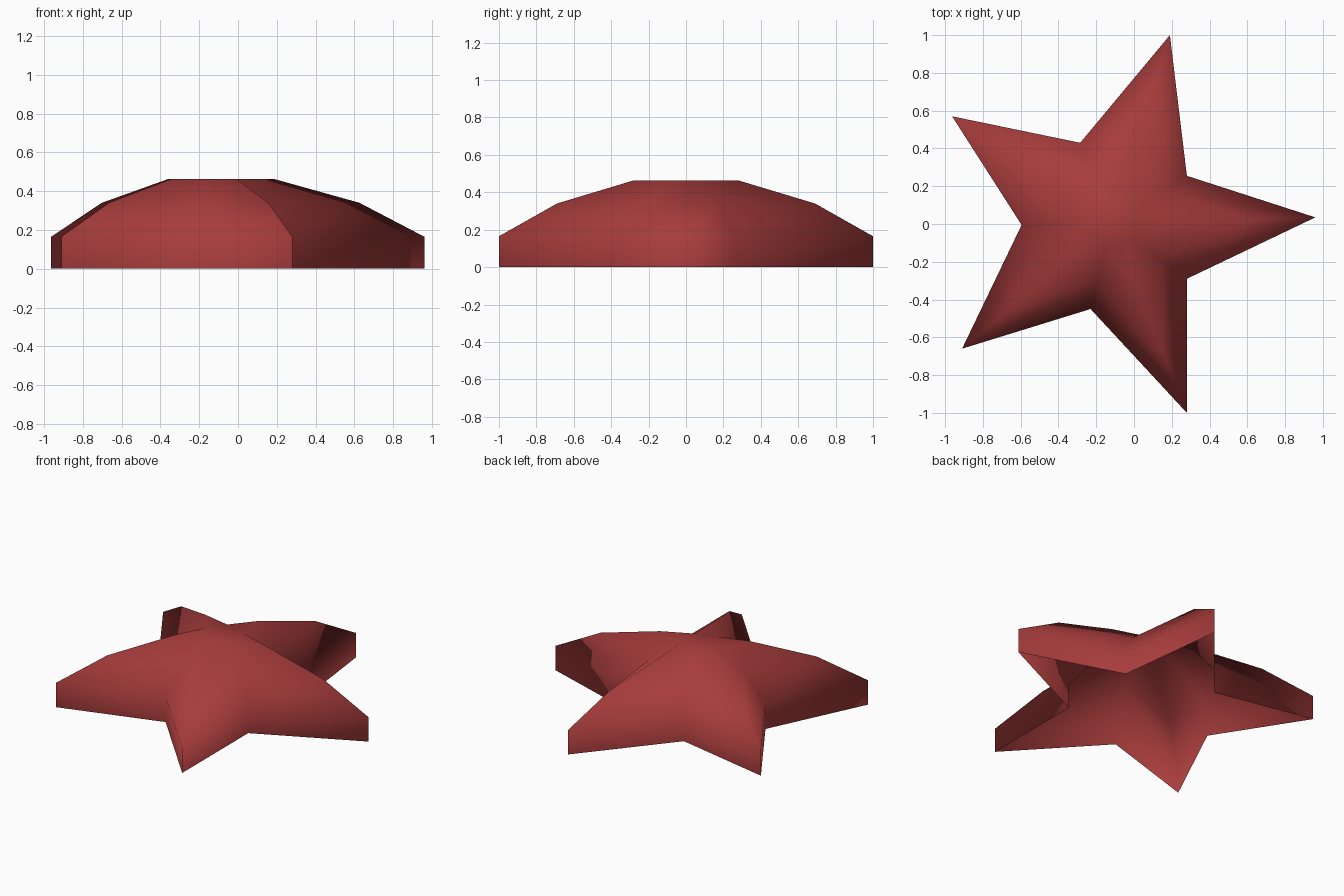
import bpy, bmesh

if "Cube" in bpy.data.objects:
    bpy.data.objects.remove(bpy.data.objects["Cube"])

# Slightly irregular five-point star outline, counter-clockwise (tip, inner corner, ...)
OUTLINE = [(0.19, 1.0), (-0.285, 0.43), (-0.963, 0.57), (-0.595, -0.005),
           (-0.91, -0.66), (-0.23, -0.45), (0.28, -1.0), (0.28, -0.29),
           (0.96, 0.035), (0.28, 0.255)]
CENTRE = (-0.12, 0.0)
# Height and outline scale of each ring of the domed shell
RINGS = [(0.0, 1.0), (0.165, 1.0), (0.34, 0.69), (0.462, 0.285)]

red = bpy.data.materials.new("brick red")
red.diffuse_color = (0.39, 0.045, 0.045, 1)
red.use_nodes = True
red.node_tree.nodes["Principled BSDF"].inputs["Base Color"].default_value = red.diffuse_color

# Open-bottomed star shell: stacked scaled outlines joined by side faces
bm = bmesh.new()
rings = []
for z, s in RINGS:
    rings.append([bm.verts.new((CENTRE[0] + s * (x - CENTRE[0]),
                                CENTRE[1] + s * (y - CENTRE[1]), z))
                  for x, y in OUTLINE])
n = len(OUTLINE)
for low, high in zip(rings, rings[1:]):
    for i in range(n):
        j = (i + 1) % n
        bm.faces.new((low[i], low[j], high[j], high[i]))

# Flat star cap on top
bm.faces.new(rings[-1])

for f in bm.faces:
    f.smooth = True
mesh = bpy.data.meshes.new("star_shell")
bm.to_mesh(mesh)
bm.free()
mesh.materials.append(red)
star = bpy.data.objects.new("star_shell", mesh)
bpy.context.collection.objects.link(star)
